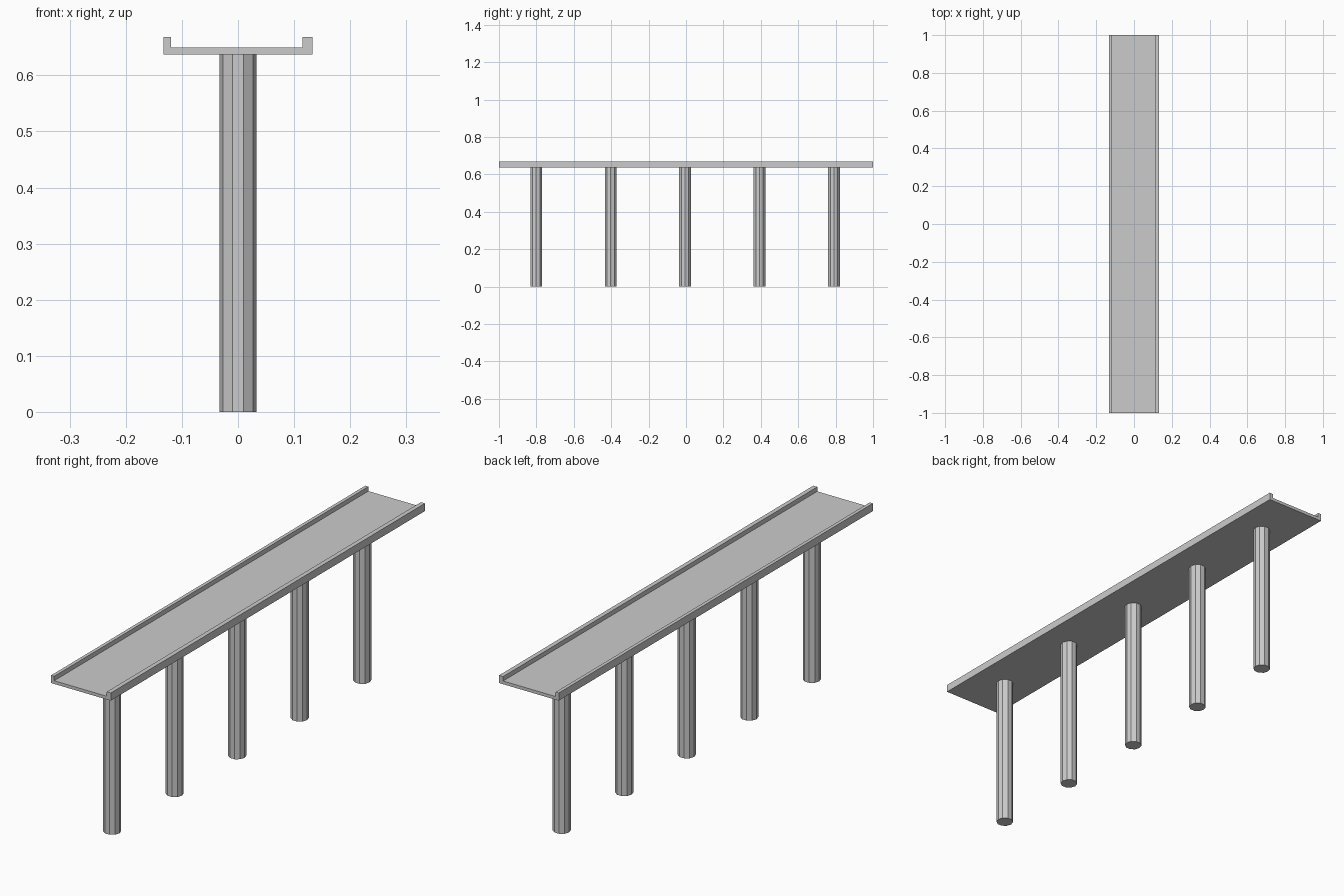
import bpy, bmesh, math
from mathutils import Matrix

if "Cube" in bpy.data.objects:
    bpy.data.objects.remove(bpy.data.objects["Cube"])

DECK_BOTTOM = 0.637
FLOOR = 0.65
RAIL_TOP = 0.668


def finish(bm, name):
    bmesh.ops.recalc_face_normals(bm, faces=bm.faces)
    mesh = bpy.data.meshes.new(name)
    bm.to_mesh(mesh)
    bm.free()
    obj = bpy.data.objects.new(name, mesh)
    bpy.context.collection.objects.link(obj)
    return obj


# Bridge deck: channel cross-section with two kerbs, extruded along y
profile = [(-0.133, DECK_BOTTOM), (0.133, DECK_BOTTOM), (0.133, RAIL_TOP), (0.115, RAIL_TOP),
           (0.115, FLOOR), (-0.119, FLOOR), (-0.119, RAIL_TOP), (-0.133, RAIL_TOP)]
bm = bmesh.new()
face = bm.faces.new([bm.verts.new((x, -1, z)) for x, z in profile])
ext = bmesh.ops.extrude_face_region(bm, geom=[face], use_keep_orig=True)
moved = [v for v in ext["geom"] if isinstance(v, bmesh.types.BMVert)]
bmesh.ops.translate(bm, verts=moved, vec=(0, 2, 0))
finish(bm, "bridge_deck")

# Row of ten-sided pillars under the deck
for i in range(5):
    bm = bmesh.new()
    bmesh.ops.create_cone(bm, cap_ends=True, segments=10, radius1=0.033, radius2=0.033,
                          depth=DECK_BOTTOM, matrix=Matrix.Rotation(math.pi / 2, 4, 'Z'))
    pillar = finish(bm, f"pillar_{i + 1}")
    pillar.location = (0, -0.801 + 0.398 * i, DECK_BOTTOM / 2)
